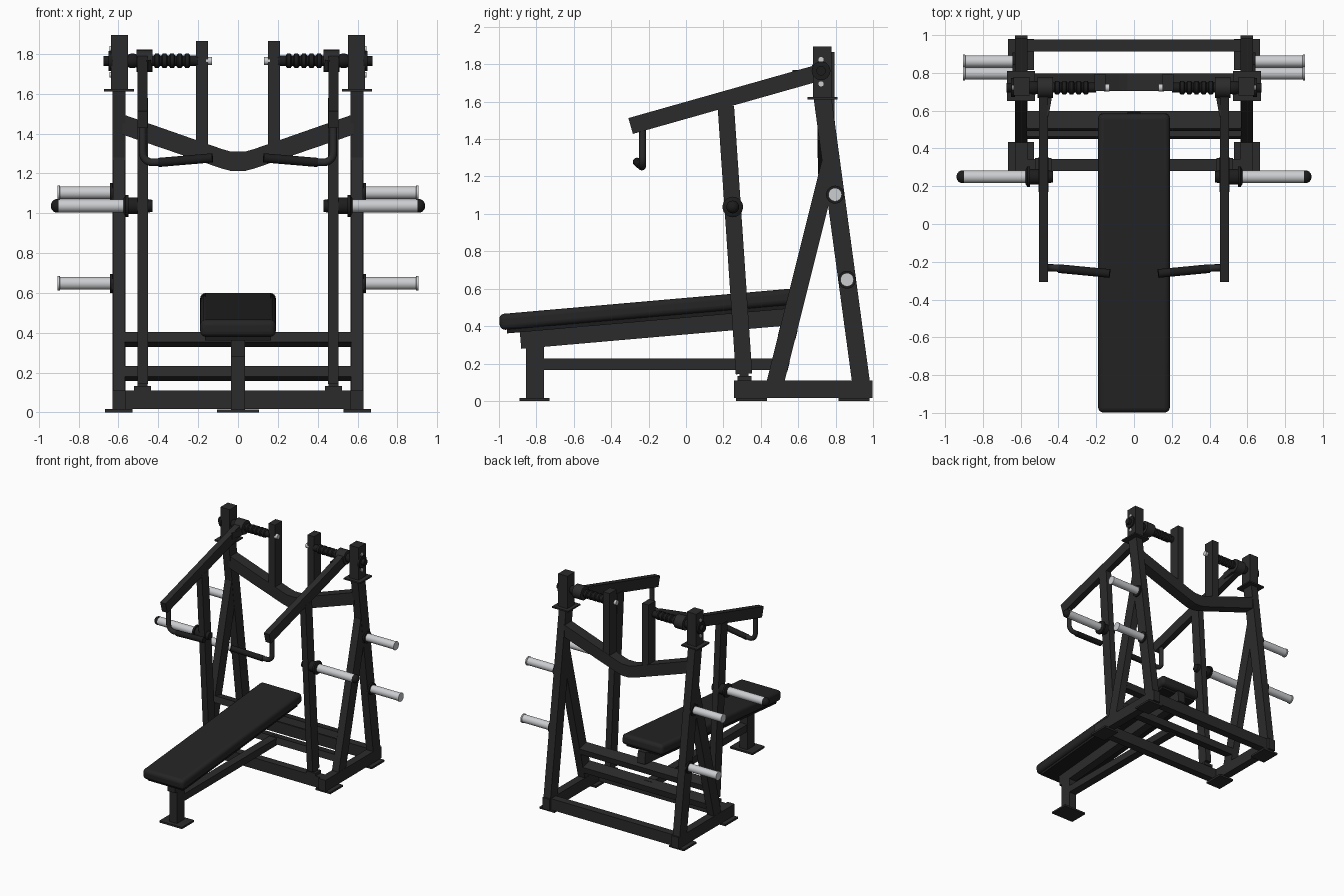
import bpy, bmesh, math
from mathutils import Vector, Matrix

if "Cube" in bpy.data.objects:
    bpy.data.objects.remove(bpy.data.objects["Cube"])


def material(name, c):
    m = bpy.data.materials.new(name)
    m.diffuse_color = (*c, 1)
    m.use_nodes = True
    m.node_tree.nodes["Principled BSDF"].inputs["Base Color"].default_value = m.diffuse_color
    return m


FRAME = material("charcoal frame", (0.024, 0.024, 0.024))
PAD = material("black padding", (0.018, 0.018, 0.019))
BLACK = material("black rubber", (0.012, 0.012, 0.012))
STEEL = material("polished steel", (0.60, 0.61, 0.63))


def finish(name, bm, mat, smooth=False):
    bmesh.ops.recalc_face_normals(bm, faces=bm.faces[:])
    me = bpy.data.meshes.new(name)
    bm.to_mesh(me)
    bm.free()
    ob = bpy.data.objects.new(name, me)
    bpy.context.collection.objects.link(ob)
    me.materials.append(mat)
    if smooth:
        smooth_shade(ob)
    return ob


def smooth_shade(ob):
    bpy.ops.object.select_all(action='DESELECT')
    ob.select_set(True)
    bpy.context.view_layer.objects.active = ob
    bpy.ops.object.shade_smooth_by_angle(angle=math.radians(40))


def box(name, x, y, z, mat=FRAME, tilt=0):
    """Box from (min, max) ranges, optionally tilted about x."""
    bm = bmesh.new()
    bmesh.ops.create_cube(bm, size=1)
    c = [(a + b) / 2 for a, b in (x, y, z)]
    d = [abs(b - a) for a, b in (x, y, z)]
    bm.transform(Matrix.Translation(c) @ Matrix.Rotation(tilt, 4, 'X') @ Matrix.Diagonal((*d, 1)))
    return finish(name, bm, mat)


def beam(name, x, w, p, q, h):
    """Rectangular tube in a side plane from p to q, each (y, z)."""
    p, q = Vector(p), Vector(q)
    m, d = (p + q) / 2, q - p
    return box(name, (x - w / 2, x + w / 2), (m.x - d.length / 2, m.x + d.length / 2),
               (m.y - h / 2, m.y + h / 2), tilt=math.atan2(d.y, d.x))


def prism(name, pts, axis, lo, hi):
    """Extrude an outline along y (outline x,z) or z (outline x,y)."""
    bm = bmesh.new()
    put = (lambda a, b, t: (a, t, b)) if axis == 'Y' else (lambda a, b, t: (a, b, t))
    f = bm.faces.new([bm.verts.new(put(a, b, lo)) for a, b in pts])
    ext = bmesh.ops.extrude_face_region(bm, geom=[f])
    move = Vector(put(0, 0, hi - lo))
    bmesh.ops.translate(bm, vec=move, verts=[g for g in ext['geom'] if isinstance(g, bmesh.types.BMVert)])
    return finish(name, bm, FRAME)


def lathe(name, pts, y, z, s, mat=FRAME, n=24):
    """Solid turned about a line along x; pts are (x, radius)."""
    bm = bmesh.new()
    rings = []
    for x, r in pts:
        rings.append([bm.verts.new((s * x, y + r * math.cos(2 * math.pi * i / n),
                                    z + r * math.sin(2 * math.pi * i / n))) for i in range(n)])
    for a, b in zip(rings, rings[1:]):
        for i in range(n):
            j = (i + 1) % n
            bm.faces.new((a[i], a[j], b[j], b[i]))
    bm.faces.new(rings[0])
    bm.faces.new(rings[-1])
    return finish(name, bm, mat, True)


def rod(name, x0, x1, r, y, z, s, mat=FRAME):
    return lathe(name, [(x0, r), (x1, r)], y, z, s, mat)


def tube(name, pts, r, mat=FRAME):
    cu = bpy.data.curves.new(name, 'CURVE')
    cu.dimensions = '3D'
    cu.bevel_depth = r
    cu.bevel_resolution = 4
    cu.use_fill_caps = True
    sp = cu.splines.new('POLY')
    sp.points.add(len(pts) - 1)
    for p, c in zip(sp.points, pts):
        p.co = (*c, 1)
    ob = bpy.data.objects.new(name, cu)
    bpy.context.collection.objects.link(ob)
    cu.materials.append(mat)
    bpy.ops.object.select_all(action='DESELECT')
    ob.select_set(True)
    bpy.context.view_layer.objects.active = ob
    bpy.ops.object.convert(target='MESH')
    smooth_shade(bpy.context.view_layer.objects.active)


# bench: pad, backing board, sloped rail, leg and foot
slope = math.radians(5)
pad = box("bench_pad", (-.19, .19), (-1.0, .588), (.447, .533), PAD, slope)
bv = pad.modifiers.new("round", 'BEVEL')
bv.width, bv.segments = .028, 4
smooth_shade(pad)
box("pad_board", (-.165, .165), (-.96, .55), (.427, .45), BLACK, slope)
beam("bench_rail", 0, .07, (-.885, .327), (.59, .456), .097)
box("bench_leg", (-.035, .035), (-.856, -.76), (.01, .31))
box("bench_foot", (-.105, .105), (-.89, -.73), (0, .015))
box("bench_tie_bar", (-.034, .034), (-.77, .5), (.166, .226))

# cross members
box("front_base_bar", (-.57, .57), (.28, .344), (.016, .109))
box("rear_base_bar", (-.57, .57), (.912, .976), (.016, .109))
lean = -math.atan(.25)
box("lower_cross_bar", (-.57, .57), (.455, .55), (.168, .222), tilt=lean)
box("upper_cross_bar", (-.57, .57), (.497, .593), (.34, .392), tilt=lean)
top = [(-.58, 1.497), (-.08, 1.322), (-.035, 1.309), (.035, 1.309), (.08, 1.322), (.58, 1.497)]
low = [(.58, 1.395), (.08, 1.224), (.03, 1.211), (-.03, 1.211), (-.08, 1.224), (-.58, 1.395)]
prism("bent_top_beam", top + low, 'Y', .705, .797)

PY, PZ = .722, 1.765   # pivot line
for s, side in ((-1, "left"), (1, "right")):
    def n(t):
        return side + "_" + t

    def xr(a, b):
        return (min(s * a, s * b), max(s * a, s * b))

    # base and side frame
    box(n("base_rail"), xr(.565, .63), (.257, .997), (.015, .11))
    for y0, y1, t in ((.267, .433, "front_foot"), (.815, .98, "rear_foot")):
        box(n(t), xr(.53, .667), (y0, y1), (0, .016))
    beam(n("rear_upright"), s * .5975, .065, (.941, .06), (.73, 1.62), .095)
    beam(n("diagonal_upright"), s * .5975, .062, (.468, .06), (.77, 1.268), .093)

    # top bearing block with its plate and bolts
    box(n("top_plate"), xr(.523, .673), (.65, .81), (1.612, 1.624))
    box(n("bearing_block"), xr(.553, .638), (.68, .777), (1.62, 1.895))
    for z in (1.825, 1.695):
        rod(n("block_bolt"), .63, .645, .014, PY, z, s, STEEL)
    lathe(n("pivot_cap"), [(.63, .05), (.65, .05), (.65, .025), (.675, .025)], PY, PZ, s, BLACK)

    # hanging post and ribbed pivot shaft
    box(n("inner_post"), xr(.15, .21), (.703, .795), (1.3, 1.865))
    rod(n("shaft_end"), .13, .16, .02, PY, PZ, s, STEEL)
    ribs = [(.2, .027), (.235, .027)]
    for i in range(5):
        x = .24 + i * .038
        ribs += [(x, .027), (x + .006, .036), (x + .024, .036), (x + .03, .027)]
    lathe(n("ribbed_shaft"), ribs + [(.44, .027)], PY, PZ, s, BLACK)
    lathe(n("shaft_spacer"), [(.5, .028), (.52, .036), (.54, .036), (.56, .028)], PY, PZ, s, BLACK)
    rod(n("pivot_sleeve"), .43, .51, .056, PY, PZ, s)

    # press arm, wedge gusset and handle
    beam(n("press_arm"), s * .479, .05, (-.296, 1.47), (.722, 1.758), .088)
    prism(n("arm_gusset"), [(s * .46, .57), (s * .452, .57), (s * .43, .70), (s * .46, .70)], 'Z', 1.715, 1.77)
    pts = [(s * .479, -.232, 1.47), (s * .479, -.232, 1.31)]
    for i in range(1, 7):
        a = math.radians(i * 15)
        pts.append((s * (.429 + .05 * math.cos(a)), -.232, 1.305 - .05 * math.sin(a)))
    tube(n("handle_tube"), pts + [(s * .30, -.243, 1.263)], .019)
    tube(n("handle_grip"), [(s * .40, -.236, 1.255), (s * .128, -.262, 1.278)], .023, BLACK)

    # swinging link with foot pivot
    beam(n("link_bar"), s * .479, .052, (.31, .145), (.213, 1.575), .088)
    box(n("link_foot"), xr(.437, .523), (.275, .35), (.108, .132))
    box(n("link_pin"), xr(.455, .505), (.285, .335), (.125, .16))

    # loading horn on the link
    lathe(n("link_collar"), [(.43, .03), (.5, .042), (.55, .042), (.55, .055), (.565, .055), (.575, .036)],
          .25, 1.037, s, BLACK)
    rod(n("loading_horn"), .57, .906, .033, .25, 1.037, s, STEEL)
    lathe(n("horn_cap"), [(.9, .034), (.915, .034), (.928, .027), (.937, .015), (.94, .004)],
          .25, 1.037, s, BLACK)

    # storage horns on the rear upright
    for y, z in ((.797, 1.103), (.861, .648)):
        rod(n("storage_collar"), .62, .642, .048, y, z, s, BLACK)
        lathe(n("storage_horn"), [(.64, .032), (.893, .032), (.895, .036), (.905, .036)], y, z, s, STEEL)
